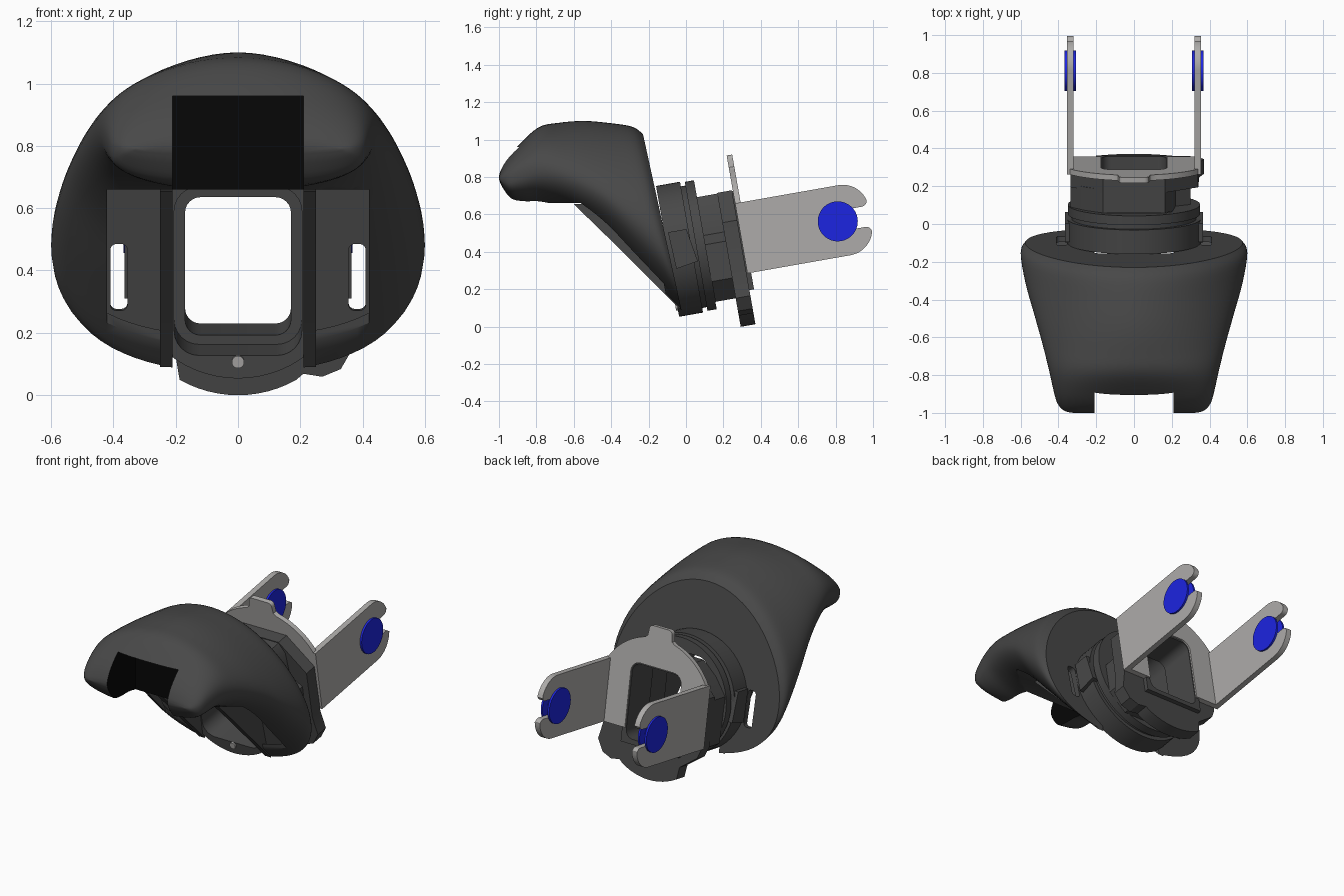
import bpy, bmesh
from math import sin, cos, pi, radians
from mathutils import Matrix, Vector

if "Cube" in bpy.data.objects:
    bpy.data.objects.remove(bpy.data.objects["Cube"])


def material(name, rgb):
    m = bpy.data.materials.new(name)
    m.diffuse_color = (*rgb, 1)
    m.use_nodes = True
    m.node_tree.nodes["Principled BSDF"].inputs["Base Color"].default_value = m.diffuse_color
    return m


DARK = material("dark_plastic", (0.065, 0.065, 0.065))
BLACK = material("black_plastic", (0.002, 0.002, 0.002))
LIGHT = material("light_metal", (0.42, 0.41, 0.40))
BLUE = material("blue_plastic", (0.012, 0.018, 0.75))

# Collar and bracket share a frame tilted back by ten degrees
TILT = Matrix.Translation((0, 0, 0.42)) @ Matrix.Rotation(radians(10), 4, 'X')
FACE_Y = Matrix.Rotation(pi / 2, 4, 'X')
FACE_X = Matrix(((0, 0, 1, 0), (1, 0, 0, 0), (0, 1, 0, 0), (0, 0, 0, 1)))


def activate(ob):
    bpy.ops.object.select_all(action='DESELECT')
    ob.select_set(True)
    bpy.context.view_layer.objects.active = ob


def slab(name, loops, a, b, mat, axis='Y', frame=TILT):
    """Extrude an outline (with holes) between a and b along an axis."""
    cu = bpy.data.curves.new(name, 'CURVE')
    cu.dimensions, cu.fill_mode = '2D', 'BOTH'
    cu.extrude = abs(b - a) / 2
    for pts in loops:
        sp = cu.splines.new('POLY')
        sp.points.add(len(pts) - 1)
        for p, q in zip(sp.points, pts):
            p.co = (q[0], q[1], 0, 1)
        sp.use_cyclic_u = True
    cu.materials.append(mat)
    ob = bpy.data.objects.new(name, cu)
    bpy.context.collection.objects.link(ob)
    m = (a + b) / 2
    shift = (0, m, 0) if axis == 'Y' else (m, 0, 0)
    ob.matrix_world = frame @ Matrix.Translation(shift) @ (FACE_Y if axis == 'Y' else FACE_X)
    activate(ob)
    bpy.ops.object.convert(target='MESH')
    ob = bpy.context.object
    bm = bmesh.new()
    bm.from_mesh(ob.data)
    bmesh.ops.remove_doubles(bm, verts=bm.verts, dist=1e-5)
    bmesh.ops.recalc_face_normals(bm, faces=bm.faces)
    bm.to_mesh(ob.data)
    bm.free()
    bpy.ops.object.shade_smooth_by_angle(angle=radians(30))
    return ob


def arc(cx, cy, r, a0=0, a1=360, n=48):
    n_pts = n if abs(a1 - a0) == 360 else n + 1
    ang = [radians(a0 + (a1 - a0) * i / n) for i in range(n_pts)]
    return [(cx + r * cos(t), cy + r * sin(t)) for t in ang]


def round_rect(x0, x1, y0, y1, r):
    return (arc(x1 - r, y1 - r, r, 0, 90, 6) + arc(x0 + r, y1 - r, r, 90, 180, 6)
            + arc(x0 + r, y0 + r, r, 180, 270, 6) + arc(x1 - r, y0 + r, r, 270, 360, 6))


def mirrored(half):
    """Close a right-hand outline across x = 0."""
    return half + [(-x, y) for x, y in reversed(half) if x > 0]


def box(name, x0, x1, y0, y1, z0, z1, mat):
    return slab(name, [[(x0, z0), (x1, z0), (x1, z1), (x0, z1)]], y0, y1, mat, frame=Matrix())


def hull(name, stations, mat, sub=4, n=72):
    """Loft egg-shaped sections: apex y z, base y z, half width, sag, squareness."""
    rows = []
    for i in range(len(stations) - 1):
        p = [Vector(stations[max(0, min(len(stations) - 1, i + k))]) for k in (-1, 0, 1, 2)]
        for j in range(sub):
            t = j / sub
            rows.append(0.5 * (2 * p[1] + (p[2] - p[0]) * t
                               + (2 * p[0] - 5 * p[1] + 4 * p[2] - p[3]) * t * t
                               + (3 * p[1] - p[0] - 3 * p[2] + p[3]) * t ** 3))
    rows.append(Vector(stations[-1]))
    bm = bmesh.new()
    rings = []
    for ay, az, by, bz, w, sag, e in rows:
        ring = []
        for k in range(n):
            t = 2 * pi * k / n
            s, c = sin(t), cos(t)
            c = abs(c) ** e * (1 if c > 0 else -1)
            u = (1 - c) / 2 + sag * s * s
            x = w * abs(s) ** e * (1 if s > 0 else -1)
            ring.append(bm.verts.new((x, ay + (by - ay) * u, az + (bz - az) * u)))
        rings.append(ring)
    for a, b in zip(rings, rings[1:]):
        for k in range(n):
            bm.faces.new((a[k], a[(k + 1) % n], b[(k + 1) % n], b[k]))
    bm.faces.new(rings[0])
    bm.faces.new(rings[-1])
    bmesh.ops.recalc_face_normals(bm, faces=bm.faces)
    me = bpy.data.meshes.new(name)
    bm.to_mesh(me)
    bm.free()
    me.materials.append(mat)
    ob = bpy.data.objects.new(name, me)
    bpy.context.collection.objects.link(ob)
    return ob


# Hood: hollow shell with a back wall, opened below and notched at the nose
hood = hull("hood", [
    (-.23, 1.03, -.02, .07, .575, .12, 1), (-.29, 1.07, -.07, .12, .60, .12, 1),
    (-.42, 1.09, -.24, .29, .575, .11, 1.05), (-.55, 1.10, -.42, .47, .53, .10, 1.08),
    (-.68, 1.09, -.60, .60, .485, .09, 1.03), (-.79, 1.065, -.76, .65, .45, .05, .95),
    (-.90, .965, -.87, .66, .425, 0, .8), (-.965, .89, -.935, .68, .405, 0, .75),
    (-.995, .83, -.98, .74, .37, 0, .75), (-1.0, .80, -.998, .78, .33, 0, .8)], DARK)
cavity = hull("hood_cavity_cutter", [
    (-.28, .99, -.06, .13, .535, .12, 1), (-.32, 1.0, -.10, .17, .545, .12, 1),
    (-.42, 1.03, -.20, .33, .52, .11, 1.05), (-.55, 1.03, -.38, .51, .47, .10, 1.08),
    (-.66, .98, -.60, .67, .40, .05, 1)], DARK)
under = [(-.75, .66), (-.205, .66), (-.105, .16), (-.3, .12), (-.75, .3)]
cutters = [cavity,
           slab("opening_cutter", [under], -.42, .42, DARK, 'X', Matrix()),
           slab("bore_cutter", [round_rect(-.22, .22, -.27, .3, .06)], -.3, .1, DARK),
           slab("slot_cutter_right", [round_rect(.355, .41, -.13, .09, .02)], -.25, .1, DARK),
           slab("slot_cutter_left", [round_rect(-.41, -.355, -.13, .09, .02)], -.25, .1, DARK),
           box("leg_gap_cutter", -.211, .211, -.65, .2, -.1, .3, DARK),
           box("nose_notch_cutter", -.21, .21, -1.2, -.72, .6, .96, BLACK)]
for c in cutters:
    c.hide_render = True
    activate(hood)
    mod = hood.modifiers.new("cut", 'BOOLEAN')
    mod.operation, mod.solver, mod.object = 'DIFFERENCE', 'EXACT', c
    mod.material_mode = 'TRANSFER'
    bpy.ops.object.modifier_apply(modifier=mod.name)
    bpy.data.objects.remove(c)
activate(hood)
bpy.ops.object.shade_smooth_by_angle(angle=radians(35))

# Collar: grooved round ring behind the hood
bore = round_rect(-.205, .205, -.28, .27, .08)
for name, r, a, b in (("collar_front", .355, -.10, .03), ("collar_groove", .33, .03, .055),
                      ("collar_rear", .35, .055, .105)):
    slab(name, [arc(0, 0, r, n=64), bore], a, b, DARK)

# Neck: narrow-topped tube with a rounded window, stepped out on the left
window = round_rect(-.17, .17, -.25, .20, .05)
slab("neck", [[(.165, .258), (.205, .2), (.22, .05), (.3, 0), (.3, -.2), (.2, -.31), (-.2, -.31),
               (-.33, -.2), (-.335, .08), (-.26, .18), (-.165, .258)], window], .105, .23, DARK)
slab("neck_throat", [mirrored([(.165, .258), (.2, .2), (.2, -.28)]), window], .22, .32, DARK)
rim = arc(0, -.09, .375, 240, 300, 12)
slab("rear_flange", [[(-.165, .262), (-.335, .1), (-.335, -.2), (-.31, -.26), (-.2, -.34)] + rim
                     + [(.21, -.395), (.27, -.405), (.33, -.38), (.37, -.31), (.345, -.2),
                        (.34, .1), (.165, .262)], window], .215, .295, DARK)
slab("collar_pin", [arc(0, -.30, .02, n=20)], -.11, -.09, LIGHT)

# Hood mounts: side webs and lugs
for s, side in ((1, "right"), (-1, "left")):
    web = [(-.03, .09), (-.42, .48), (-.60, .655), (-.2, .67), (-.06, .32)]
    slab("side_web_" + side, [web], s * .211, s * .25, DARK, 'X', Matrix())
    slab("side_lug_" + side, [[(-.07, -.10), (.05, -.08), (.02, .1), (-.08, .1)]],
         s * .32, s * .365, DARK, 'X')

# Bracket: inverted U frame with arched crown and top tab
tab = arc(.055, .425, .025, 90, 0, 5) + [(.085, .385)]
crown = tab + arc(0, -.01, .395, 75, 31, 12)
inner = [(.175, -.19)] + arc(.115, .15, .06, 0, 90, 6)
slab("bracket_frame", [mirrored(crown + [(.345, -.19)] + inner)], .30, .33, LIGHT)

# Arms with open slots, and blue axle caps
finger = arc(.86, .05, .14, 90, 10, 12) + arc(.965, .085, .03, 0, -90, 5)
half_arm = [(.30, .19)] + finger
slot = arc(.83, 0, .055, 90, 270, 12)
outline = half_arm + slot + [(x, -y) for x, y in reversed(half_arm)]
for s, side in ((1, "right"), (-1, "left")):
    slab("arm_" + side, [outline], s * .32, s * .355, LIGHT, 'X')
    for part, r, a, b in (("outer_cap", .107, .355, .367), ("inner_cap", .107, .308, .32),
                          ("axle_core", .054, .32, .355)):
        slab(f"{part}_{side}", [arc(.824, 0, r)], s * a, s * b, BLUE, 'X')
